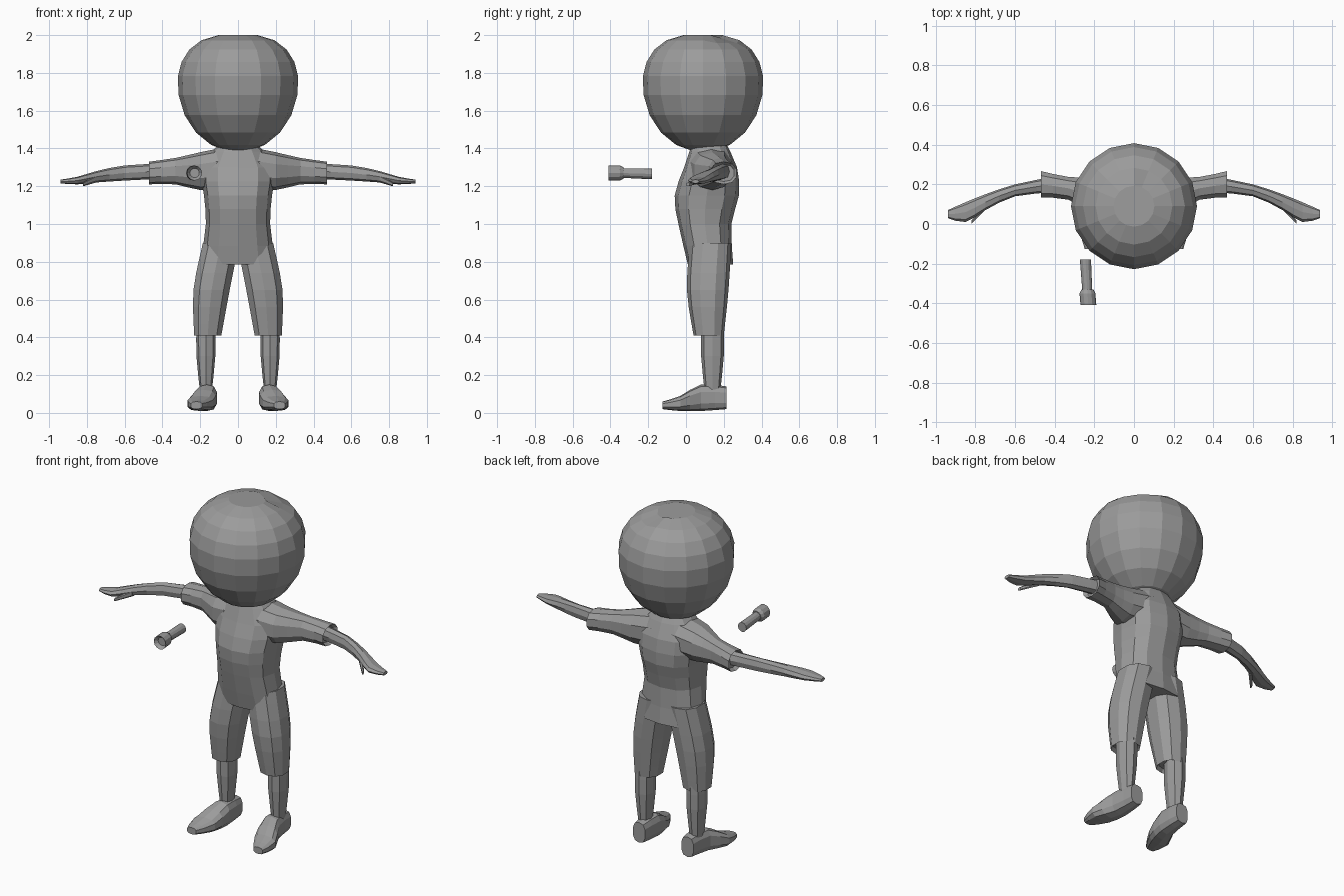
import bpy, bmesh
from math import sin, cos, pi, copysign
from mathutils import Vector

default_cube = bpy.data.objects.get("Cube")
if default_cube:
    bpy.data.objects.remove(default_cube, do_unlink=True)

# The single flat colour
shade = 0.33
colour = (shade, shade, shade, 1)
grey = bpy.data.materials.new("plain_grey")
grey.use_nodes = True
grey.diffuse_color = colour
grey.node_tree.nodes["Principled BSDF"].inputs["Base Color"].default_value = colour


def refine(stations, cuts):
    """Pass a smooth spline through the stations, with extra rings between them."""
    points = [Vector(station) for station in stations]
    padded = [points[0]] + points + [points[-1]]
    rings = []
    for before, start, end, after in zip(padded, padded[1:], padded[2:], padded[3:]):
        leave, arrive = (end - before) / 2, (after - start) / 2
        for step in range(cuts):
            t = step / cuts
            blend = t * t * (3 - 2 * t)
            rings.append(start.lerp(end, blend)
                         + leave * t * (1 - t) ** 2 - arrive * t * t * (1 - t))
    return rings + [points[-1]]


def loft(name, axis, stations, sides=10, cuts=2, mirror=1, roundness=0.85, hollow_end=False):
    """Closed tube; a station is position on axis, centre u, centre v, half width u, half width v."""
    bm = bmesh.new()
    loops = []
    for along, centre_u, centre_v, half_u, half_v in refine(stations, cuts):
        loop = []
        for i in range(sides):
            angle = 2 * pi * i / sides - pi / 2
            c, s = cos(angle), sin(angle)
            u = centre_u + half_u * copysign(abs(c) ** roundness, c)
            v = centre_v + half_v * copysign(abs(s) ** roundness, s)
            x, y, z = {"X": (along, u, v), "Y": (u, along, v), "Z": (u, v, along)}[axis]
            loop.append(bm.verts.new((x * mirror, y, z)))
        loops.append(loop)
    for lower, upper in zip(loops, loops[1:]):
        for i in range(sides):
            bm.faces.new((lower[i - 1], lower[i], upper[i], upper[i - 1]))
    bm.faces.new(loops[0])
    end_cap = bm.faces.new(loops[-1])
    bmesh.ops.recalc_face_normals(bm, faces=bm.faces)
    if hollow_end:
        bmesh.ops.inset_individual(bm, faces=[end_cap], thickness=0.015, depth=-0.02)
    mesh = bpy.data.meshes.new(name)
    bm.to_mesh(mesh)
    bm.free()
    mesh.materials.append(grey)
    part = bpy.data.objects.new(name, mesh)
    bpy.context.collection.objects.link(part)
    return part


def merge(base, part):
    """Union a part into the base and drop the leftover."""
    union = base.modifiers.new("union", "BOOLEAN")
    union.operation = "UNION"
    union.solver = "EXACT"
    union.object = part
    bpy.context.view_layer.objects.active = base
    bpy.ops.object.modifier_apply(modifier=union.name)
    bpy.data.objects.remove(part, do_unlink=True)


def head_ring(angle):
    """Ring of an egg that is pointed below and blunt above."""
    below = angle < pi / 2
    height = 1.75 - cos(angle) * (0.37 if below else 0.255)
    radius = 0.32 * sin(angle) ** (1 if below else 0.7)
    return height, 0, 0.09, radius, radius


# Head
rows = 9
chin, crown = 0.15, pi - 0.2
head = loft("head", "Z",
            [head_ring(chin + (crown - chin) * row / rows) for row in range(rows + 1)],
            sides=16, cuts=1, roundness=1)

# Shallow dent at the back of the crown
for vertex in head.data.vertices:
    if vertex.co.z > 1.94 and 0.02 < vertex.co.x < 0.2 and vertex.co.y > 0.15:
        vertex.co.z -= 0.015

# Garment trunk, from neck to hips
suit = loft("suit", "Z", [
    (1.45, 0, 0.12, 0.08, 0.08),
    (1.3, 0, 0.13, 0.19, 0.14),
    (1.15, 0, 0.11, 0.18, 0.17),
    (1, 0, 0.1, 0.17, 0.14),
    (0.785, 0, 0.13, 0.2, 0.12)], sides=12)

for mirror, label in ((1, "left"), (-1, "right")):
    # Sleeve and trouser leg join the trunk
    sleeve = loft("sleeve", "X", [
        (0.05, 0.13, 1.3, 0.12, 0.11),
        (0.2, 0.14, 1.28, 0.1, 0.1),
        (0.33, 0.18, 1.28, 0.06, 0.07),
        (0.47, 0.2, 1.27, 0.07, 0.06)], mirror=mirror, hollow_end=True)
    merge(suit, sleeve)
    trouser_leg = loft("trouser_leg", "Z", [
        (0.9, 0.09, 0.13, 0.1, 0.11),
        (0.65, 0.14, 0.115, 0.1, 0.11),
        (0.41, 0.16, 0.12, 0.075, 0.08)], cuts=3, mirror=mirror, hollow_end=True)
    merge(suit, trouser_leg)

    # Arm with a flat mitten hand, and its thumb
    loft(label + "_arm", "X", [
        (0.4, 0.2, 1.28, 0.04, 0.04),
        (0.6, 0.17, 1.27, 0.03, 0.04),
        (0.75, 0.11, 1.25, 0.04, 0.03),
        (0.85, 0.06, 1.23, 0.05, 0.02),
        (0.94, 0.05, 1.225, 0.02, 0.01)], sides=8, mirror=mirror)
    loft(label + "_thumb", "X", [
        (0.75, 0.09, 1.24, 0.02, 0.02),
        (0.82, 0.01, 1.21, 0.01, 0.01)], sides=6, mirror=mirror)

    # Lower leg
    loft(label + "_calf", "Z", [
        (0.45, 0.17, 0.14, 0.05, 0.06),
        (0.3, 0.17, 0.14, 0.05, 0.06),
        (0.1, 0.17, 0.14, 0.03, 0.04)], sides=8, mirror=mirror)

    # Shoe, toe turned out
    loft(label + "_shoe", "Y", [
        (0.215, 0.16, 0.08, 0.04, 0.06),
        (0.08, 0.165, 0.08, 0.055, 0.07),
        (-0.03, 0.2, 0.05, 0.07, 0.04),
        (-0.125, 0.22, 0.04, 0.03, 0.02)], mirror=mirror, roundness=0.7)

# Hand torch floating in front of the right side
loft("torch_handle", "Y", [
    (-0.18, -0.245, 1.265, 0.028, 0.028),
    (-0.35, -0.235, 1.27, 0.025, 0.025)], sides=12, cuts=1, roundness=1)
loft("torch_head", "Y", [
    (-0.33, -0.235, 1.27, 0.03, 0.03),
    (-0.35, -0.235, 1.27, 0.04, 0.04),
    (-0.41, -0.23, 1.27, 0.04, 0.04)], sides=12, cuts=1, roundness=1, hollow_end=True)
